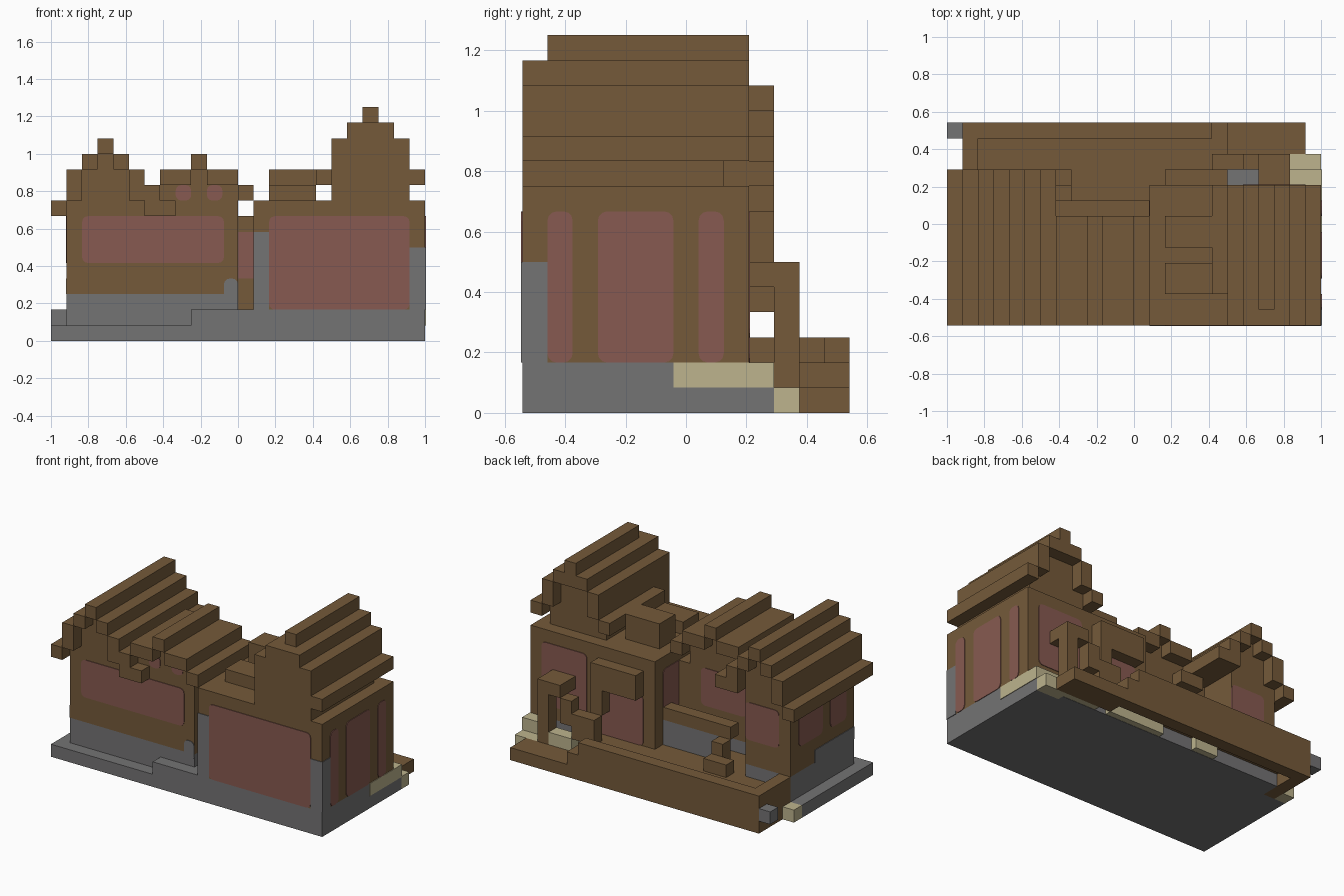
import bpy, bmesh
from mathutils import Vector

if "Cube" in bpy.data.objects:
    bpy.data.objects.remove(bpy.data.objects["Cube"], do_unlink=True)

U = 1 / 12                       # size of one building block
ORIGIN = Vector((-12, -6.5, 0))


def material(name, colour):
    m = bpy.data.materials.new(name)
    m.use_nodes = True
    m.diffuse_color = (*colour, 1)
    m.node_tree.nodes["Principled BSDF"].inputs["Base Color"].default_value = (*colour, 1)
    return m


BROWN = material("brown wood", (.178, .102, .042))
GREY = material("grey stone", (.174, .172, .174))
PINK = material("dusty pink", (.242, .102, .082))
CREAM = material("cream stone", (.51, .456, .27))


def box(name, mat, x, y, z, bevel_axis=None):
    """Block between grid ranges, optionally with corners rounded around one axis."""
    bm = bmesh.new()
    bmesh.ops.create_cube(bm, size=1)
    for v in bm.verts:
        v.co = Vector([(a + b) / 2 + c * (b - a) for (a, b), c in zip((x, y, z), v.co)])
        v.co = (v.co + ORIGIN) * U
    if bevel_axis is not None:
        edges = [e for e in bm.edges
                 if abs((e.verts[0].co - e.verts[1].co).normalized()[bevel_axis]) > .9]
        bmesh.ops.bevel(bm, geom=edges, offset=.03, segments=3, profile=.5, affect='EDGES')
    mesh = bpy.data.meshes.new(name)
    bm.to_mesh(mesh)
    bm.free()
    mesh.materials.append(mat)
    ob = bpy.data.objects.new(name, mesh)
    bpy.context.collection.objects.link(ob)
    return ob


def plate(name, mat, axis, at, a, z, rounded=True):
    """Thin painted panel on a wall facing along x (axis 0) or y (axis 1)."""
    t = (at - .05, at + .05)
    x, y = (t, a) if axis == 0 else (a, t)
    return box(name, mat, x, y, z, axis if rounded else None)


def roof(name, centre, steps, back):
    """Stepped gable: each step is (offset, z low, z high, front)."""
    for off, lo, hi, front in steps:
        for side in ((1,) if off == 0 else (-1, 1)):
            c = centre + side * off
            box(name + "_beam", BROWN, (c - .5, c + .5), (front, back), (lo, hi))


# Stone base and front step
box("base_slab", GREY, (0, 24), (0, 9), (0, 1))
box("back_base", GREY, (2, 22), (9, 10.5), (0, 1))
box("front_step", GREY, (9, 13), (0, 1), (1, 2))

# Right house
box("right_house_base", GREY, (13, 24), (0, 9), (1, 2))
box("right_house_wall", BROWN, (13, 24), (0, 9), (2, 9))
plate("right_front_panel", PINK, 1, 0, (14, 23), (2, 8))
plate("right_front_stone_a", GREY, 1, 0, (13, 14), (2, 7), False)
plate("right_front_stone_b", GREY, 1, 0, (23, 24), (2, 6), False)
plate("right_side_stone", GREY, 0, 24, (0, 1), (2, 6), False)
for a in ((1, 2), (3, 6), (7, 8)):
    plate("right_side_panel", PINK, 0, 24, a, (2, 8))
plate("right_back_panel_a", PINK, 1, 9, (19, 23), (3, 8))
plate("right_back_panel_b", PINK, 1, 9, (14, 18), (2, 6))
plate("right_inner_panel", PINK, 0, 13, (5, 8), (4, 8))

# Right roof with its filled gable
roof("right_roof", 20.5, [(0, 14, 15, 1), (1, 13, 14, 0), (2, 11, 13, 0)], 9)
box("right_eave_outer", BROWN, (23, 24), (0, 9), (10, 11))
box("right_eave_inner", BROWN, (17, 18), (2, 9), (10, 11))
box("right_gable_low", BROWN, (18, 23), (0, 8), (9, 11))
box("right_gable_mid", BROWN, (19, 22), (0, 8), (11, 13))
box("right_gable_top", BROWN, (20, 21), (0, 9), (13, 14))
box("low_roof_front_block", BROWN, (14, 17), (2, 4), (9, 10))
box("low_roof_back_block", BROWN, (14, 17), (5, 7), (9, 11))

# Left house
box("left_house_base", GREY, (1, 5), (1, 9), (1, 3))
box("left_house_wall", BROWN, (1, 5), (1, 9), (3, 9))
box("middle_house_base", GREY, (5, 12), (1, 6), (1, 3))
box("middle_house_wall", BROWN, (5, 12), (1, 6), (3, 9))
plate("left_front_panel", PINK, 1, 1, (2, 11.1), (5, 8))
plate("left_front_stone", GREY, 1, 1, (11.1, 12), (2.5, 4))
for a in ((2, 4), (5, 8)):
    plate("left_side_panel", PINK, 0, 1, a, (5, 8))
plate("left_side_stone", GREY, 0, 1, (1, 6), (3, 4), False)
plate("left_back_panel", PINK, 1, 9, (2, 5), (5, 8))
plate("middle_back_panel", PINK, 1, 6, (7, 11), (5, 8))

# Recessed link between the houses
box("link_base", GREY, (12, 13), (1, 6), (1, 2))
box("link_wall", BROWN, (12, 13), (4, 6), (2, 8))
plate("link_panel", PINK, 1, 4, (12, 13), (4, 7), False)

# Left main roof
roof("left_roof", 3.5, [(0, 12, 13, 0), (1, 11, 12, 0), (2, 9, 11, 0)], 10)
box("left_eave_outer", BROWN, (0, 1), (0, 10), (8, 9))
box("left_eave_inner", BROWN, (6, 7), (0, 10), (9, 10))
box("left_gable_low", BROWN, (1, 6), (1, 9), (9, 11))
box("left_gable_top", BROWN, (3, 4), (1, 9), (11, 12))

# Smaller second roof
roof("small_roof", 9.5, [(0, 11, 12, 0), (1, 10, 11, 0), (2, 10, 11, 0)], 7)
box("small_eave_left", BROWN, (6, 8), (0, 7), (8, 9))
box("small_eave_right", BROWN, (12, 13), (0, 7), (9, 10))
box("small_gable", BROWN, (6, 12), (1, 6), (9, 10))
box("small_gable_top", BROWN, (9, 10), (1, 6), (10, 11))
for x in ((8, 9), (10, 11)):
    plate("small_gable_panel", PINK, 1, 1, x, (9, 10))

# Back terrace with raised rim
box("terrace_floor", BROWN, (2, 18), (9, 12), (1, 2))
box("terrace_inner_floor", BROWN, (5, 13), (6, 9), (1, 2))
box("terrace_rim", BROWN, (1, 17), (12, 13), (0, 3))
box("terrace_rim_end", BROWN, (1, 2), (10, 13), (0, 3))
box("terrace_low_rim", BROWN, (17, 18), (12, 13), (0, 2))
box("terrace_right", BROWN, (18, 23), (11, 13), (0, 1))
box("terrace_corner", BROWN, (1, 2), (9, 10), (0, 3))

# Low wall and hanging pieces behind the houses
box("low_wall", GREY, (8, 13), (7, 8), (2, 4))
box("low_wall_cap", BROWN, (7, 13), (7, 8), (4, 5))
box("broken_post", BROWN, (7, 8), (8, 9), (2, 4))
box("broken_post_foot", BROWN, (6, 8), (9, 10), (2, 3))
box("back_canopy", BROWN, (14, 18), (9, 10), (6, 8))
box("back_canopy_leg", BROWN, (17, 18), (9, 10), (4, 6))
box("porch_post", BROWN, (21, 22), (10, 11), (1, 6))
box("porch_beam", BROWN, (20, 22), (9, 11), (5, 6))
box("porch_arm", BROWN, (19, 20), (10, 11), (3, 5))
box("porch_step", BROWN, (17, 19), (10, 11), (2, 4))

# Loose stones
box("side_stone_upper", CREAM, (22, 24), (9, 10), (1, 2))
box("side_stone_lower", CREAM, (22, 24), (10, 11), (0, 1))
box("side_stone_base", GREY, (22, 24), (9, 10), (0, 1))
plate("side_stone_face", CREAM, 0, 24, (6, 10), (1, 2), False)
box("porch_stone", CREAM, (19, 21), (10, 11), (1, 2))
box("left_stone", CREAM, (0, 1), (9, 10), (0, 1))
box("corner_stone", GREY, (0, 1), (12, 13), (1, 2))
for x, y in (((13, 18), (9.5, 11)), ((8, 10), (10, 11)), ((19, 22), (9.5, 11))):
    box("underside_stone", CREAM, x, y, (0.02, 1))
